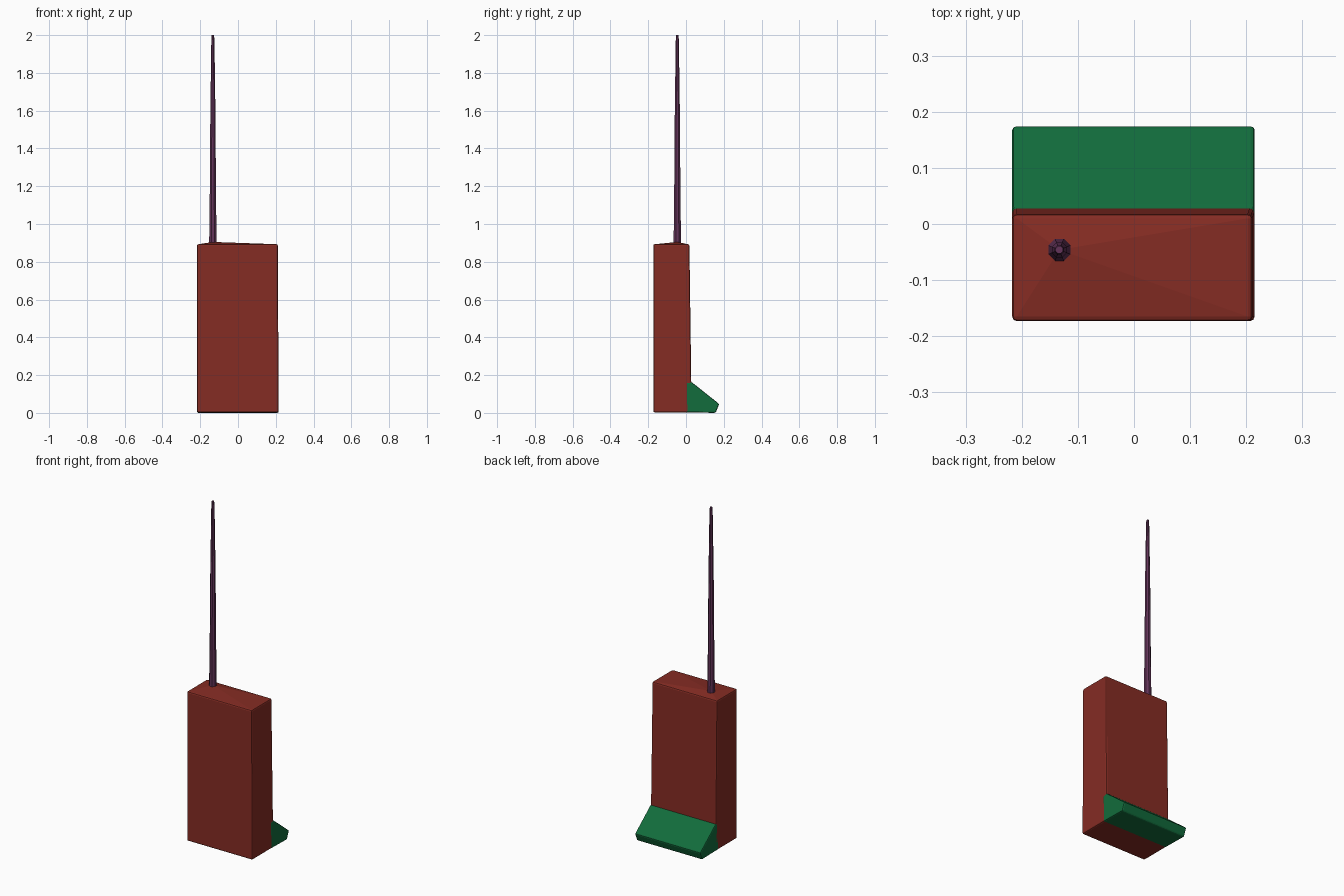
import bpy, bmesh, math

cube = bpy.data.objects.get("Cube")
if cube:
    bpy.data.objects.remove(cube, do_unlink=True)


def material(name, rgb):
    m = bpy.data.materials.new(name)
    m.use_nodes = True
    m.diffuse_color = (*rgb, 1)
    m.node_tree.nodes["Principled BSDF"].inputs["Base Color"].default_value = (*rgb, 1)
    return m


def finish(bm, name, mat):
    bmesh.ops.recalc_face_normals(bm, faces=bm.faces)
    mesh = bpy.data.meshes.new(name)
    bm.to_mesh(mesh)
    bm.free()
    mesh.materials.append(mat)
    obj = bpy.data.objects.new(name, mesh)
    bpy.context.collection.objects.link(obj)
    return obj


def side_prism(name, profile, x0, x1, mat, bevel):
    """Extrude a (y, z) profile across the width and soften its edges."""
    bm = bmesh.new()
    face = bm.faces.new([bm.verts.new((x0, y, z)) for y, z in profile])
    out = bmesh.ops.extrude_face_region(bm, geom=[face])
    moved = [v for v in out["geom"] if isinstance(v, bmesh.types.BMVert)]
    bmesh.ops.translate(bm, verts=moved, vec=(x1 - x0, 0, 0))
    bmesh.ops.recalc_face_normals(bm, faces=bm.faces)
    bmesh.ops.bevel(bm, geom=bm.edges[:], offset=bevel, segments=2,
                    profile=0.5, affect='EDGES')
    return finish(bm, name, mat)


red = material("brick red", (0.235, 0.025, 0.017))
green = material("deep green", (0.006, 0.15, 0.045))
purple = material("dark plum", (0.125, 0.034, 0.1))

RIGHT, LEFT = -0.217, 0.215
ANT_X, ANT_Y = -0.133, -0.046

# Upright case, slightly narrower toward the top
case = side_prism("case", [(-0.173, 0.003), (0.03, 0.003), (0.018, 0.893), (-0.173, 0.893)],
                  RIGHT, LEFT, red, 0.008)
bm = bmesh.new()
bm.from_mesh(case.data)
for v in bm.verts:
    if v.co.z > 0.5 and v.co.x > 0:
        v.co.x -= 0.004
# Shallow crown rising to the aerial socket
bm.faces.ensure_lookup_table()
lid = max((f for f in bm.faces if f.normal.z > 0.9), key=lambda f: f.calc_area())
peak = bmesh.ops.poke(bm, faces=[lid])["verts"][0]
peak.co = (ANT_X, ANT_Y, 0.905)
bm.to_mesh(case.data)
bm.free()

# Wedge foot behind the case
side_prism("rear_foot", [(0.0, 0.003), (0.157, 0.0), (0.176, 0.047), (0.03, 0.163), (0.0, 0.163)],
           RIGHT, LEFT, green, 0.007)

# Tapering aerial: rings of (height, radius)
SIDES = 8
bm = bmesh.new()
rings = []
for z, r in [(0.88, 0.0215), (1.15, 0.018), (1.6, 0.0145), (1.97, 0.009), (2.0, 0.007)]:
    rings.append([bm.verts.new((ANT_X + r * math.cos(a), ANT_Y + r * math.sin(a), z))
                  for a in (math.tau * (i + 0.5) / SIDES for i in range(SIDES))])
for low, high in zip(rings, rings[1:]):
    for i in range(SIDES):
        j = (i + 1) % SIDES
        bm.faces.new((low[i], low[j], high[j], high[i]))
bm.faces.new(rings[0])
bm.faces.new(rings[-1])
finish(bm, "aerial", purple)
